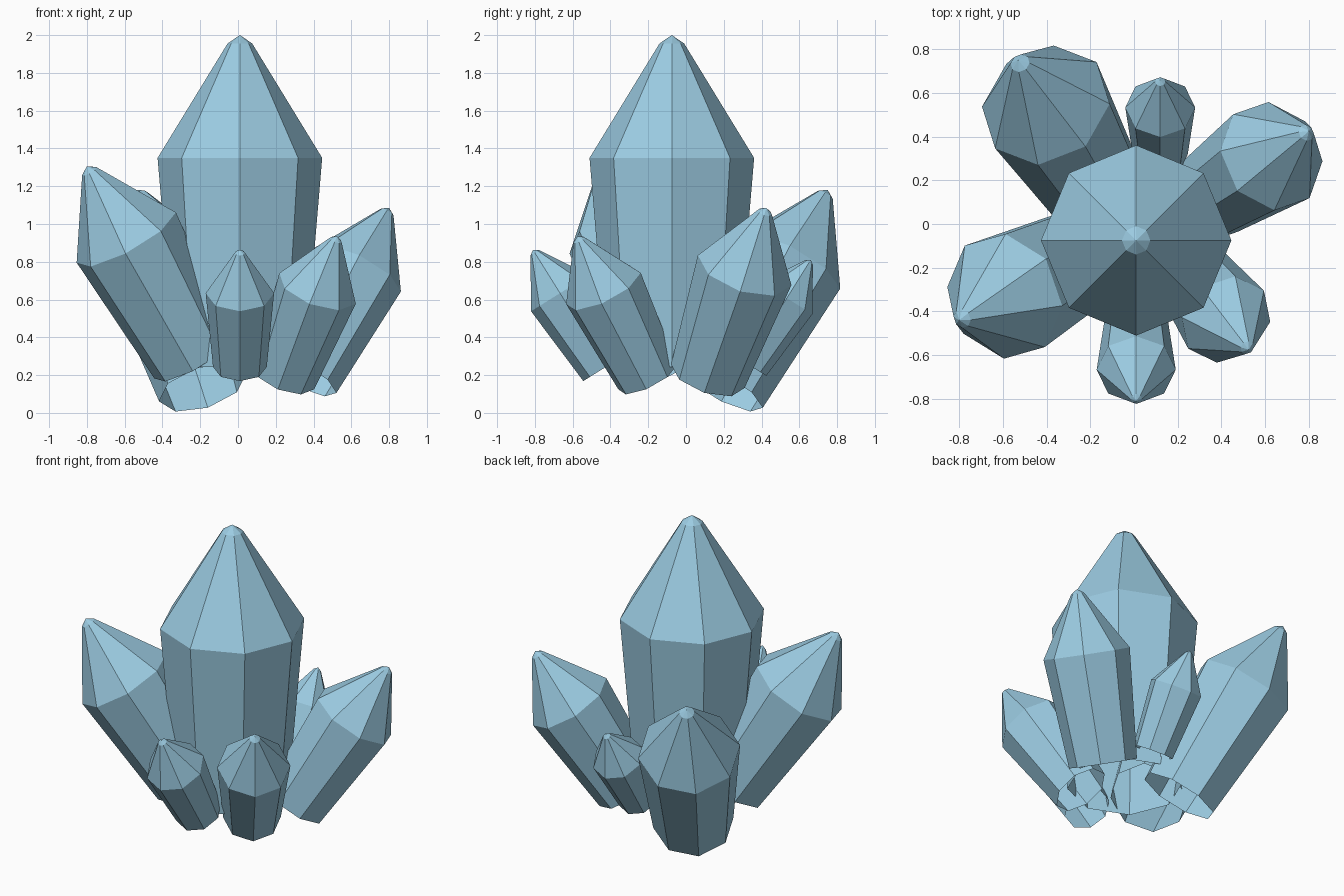
import bpy, bmesh
from math import sin, cos, pi, radians
from mathutils import Vector, Matrix

if "Cube" in bpy.data.objects:
    bpy.data.objects.remove(bpy.data.objects["Cube"])

SIDES = 8
# crystal profile for unit length: (radius, height) from the open base to the tip cap
PROFILE = [(0.195, 0.0), (0.248, 0.63), (0.037, 0.975)]

mat = bpy.data.materials.new("crystal_blue")
mat.diffuse_color = (0.33, 0.6, 0.76, 1)
mat.use_nodes = True
mat.node_tree.nodes["Principled BSDF"].inputs["Base Color"].default_value = mat.diffuse_color


def crystal(name, apex, length, azimuth=0, tilt=0, roll=0):
    """Faceted crystal whose tip is at apex, leaning towards azimuth (degrees)."""
    bm = bmesh.new()
    rings = []
    for r, h in PROFILE:
        ring = []
        for i in range(SIDES):
            a = 2 * pi * i / SIDES + radians(roll)
            ring.append(bm.verts.new((r * cos(a), r * sin(a), h)))
        rings.append(ring)
    tip = bm.verts.new((0, 0, 1))
    for i in range(SIDES):
        j = (i + 1) % SIDES
        for lo, hi in zip(rings, rings[1:]):
            bm.faces.new((lo[i], lo[j], hi[j], hi[i]))
        bm.faces.new((rings[-1][i], rings[-1][j], tip))
    # scale, lean and place so that the tip lands on the apex
    rot = Matrix.Rotation(radians(azimuth), 4, 'Z') @ Matrix.Rotation(radians(tilt), 4, 'Y')
    base = Vector(apex) - rot @ Vector((0, 0, length))
    bm.transform(Matrix.Translation(base) @ rot @ Matrix.Scale(length, 4))
    mesh = bpy.data.meshes.new(name)
    bm.to_mesh(mesh)
    bm.free()
    mesh.materials.append(mat)
    obj = bpy.data.objects.new(name, mesh)
    bpy.context.collection.objects.link(obj)
    return obj


# tall upright crystal in the middle
crystal("center_crystal", (0.01, -0.075, 2.0), 1.757)

# leaning crystals around it
crystal("back_left_crystal", (-0.53, 0.75, 1.18), 1.235, 121.5, 32, 10.5)
crystal("front_left_crystal", (-0.80, -0.44, 1.305), 1.2, 207.6, 32, 12.5)
crystal("front_crystal", (0.01, -0.81, 0.863), 0.73, 270, 32)
crystal("front_right_crystal", (0.525, -0.575, 0.935), 0.88, -53, 32, 0.5)
crystal("back_right_crystal", (0.80, 0.425, 1.085), 1.05, 33.8, 32, 10)
crystal("back_crystal", (0.12, 0.66, 0.81), 0.645, 90, 32)
